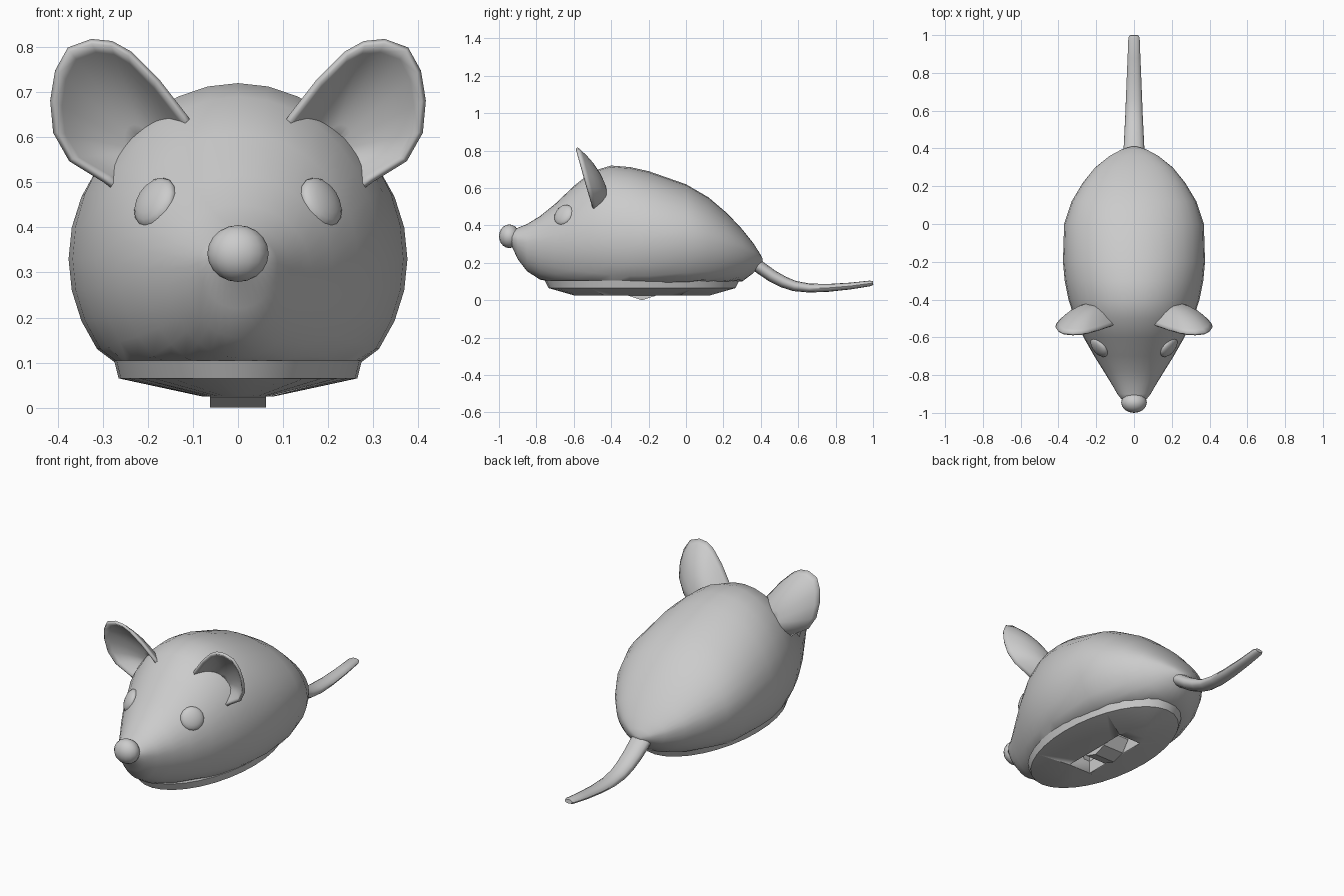
import bpy, bmesh, math
from mathutils import Vector, Matrix

if "Cube" in bpy.data.objects:
    bpy.data.objects.remove(bpy.data.objects["Cube"])


def finish(name, bm, angle=40):
    bmesh.ops.recalc_face_normals(bm, faces=bm.faces)
    me = bpy.data.meshes.new(name)
    bm.to_mesh(me)
    bm.free()
    for p in me.polygons:
        p.use_smooth = True
    me.set_sharp_from_angle(angle=math.radians(angle))
    ob = bpy.data.objects.new(name, me)
    bpy.context.collection.objects.link(ob)
    return ob


def loft(name, rings, angle=40):
    bm = bmesh.new()
    vs = [[bm.verts.new(p) for p in r] for r in rings]
    n = len(vs[0])
    for a, b in zip(vs, vs[1:]):
        for i in range(n):
            j = (i + 1) % n
            bm.faces.new((a[i], a[j], b[j], b[i]))
    bm.faces.new(vs[0])
    bm.faces.new(vs[-1][::-1])
    return finish(name, bm, angle)


def ellipsoid(name, loc, radii, axis=(0, 0, 1)):
    bm = bmesh.new()
    bmesh.ops.create_uvsphere(bm, u_segments=16, v_segments=10, radius=1)
    rot = Vector(axis).to_track_quat('Z', 'Y').to_matrix().to_4x4()
    bm.transform(Matrix.Translation(loc) @ rot @ Matrix.Diagonal((*radii, 1)))
    return finish(name, bm, 60)


def mirror(ob):
    ob.modifiers.new("mirror", 'MIRROR').use_axis[0] = True


def angles(n):
    return [2 * math.pi * i / n for i in range(n)]


# Body: egg-shaped sections (y, half width, top, middle, bottom), cut flat below
stations = [(-.945, .03, .355, .33, .30), (-.93, .065, .375, .33, .285),
            (-.9, .088, .387, .32, .22), (-.85, .117, .407, .31, .155),
            (-.78, .16, .45, .31, .11), (-.7, .21, .515, .31, .07),
            (-.6, .267, .61, .32, .03), (-.5, .315, .69, .33, 0),
            (-.4, .347, .72, .33, -.02), (-.3, .367, .712, .33, -.03),
            (-.2, .376, .69, .33, -.03), (0, .37, .62, .33, 0),
            (.12, .33, .55, .31, .03), (.22, .27, .465, .29, .065),
            (.3, .205, .38, .27, .1), (.36, .13, .305, .245, .145),
            (.395, .065, .25, .225, .185), (.41, .015, .22, .21, .2)]
rings = []
for y, w, top, mid, bot in stations:
    rings.append([(w * math.cos(a), y, max(.095, mid + math.sin(a) *
                   ((top - mid) if math.sin(a) > 0 else (mid - bot))))
                  for a in angles(32)])
body = loft("body", rings)

# Shallow domed base under the body (z, half width, half length)
base = loft("base_plate", [[(w * math.cos(a), -.235 + l * math.sin(a), z)
                            for a in angles(32)]
                           for z, w, l in [(.105, .275, .52), (.065, .265, .5),
                                           (.025, .08, .36)]], 20)

# Wheel recess cut through the base
bm = bmesh.new()
bmesh.ops.create_cube(bm, size=1, matrix=Matrix.Translation((0, -.235, .1)) @
                      Matrix.Diagonal((.134, .4, .24, 1)))
cutter = finish("recess_cutter", bm)
cutter.hide_render = True
cutter.hide_viewport = True
for ob in (body, base):
    m = ob.modifiers.new("recess", 'BOOLEAN')
    m.operation = 'DIFFERENCE'
    m.object = cutter
    m.solver = 'EXACT'

# Wheel
loft("wheel", [[(x, -.235 + .12 * math.sin(a), .12 - .12 * math.cos(a))
                for a in angles(10)] for x in (-.062, .062)], 20)

# Nose and eyes
ellipsoid("nose", (0, -.945, .342), (.068, .055, .063))
mirror(ellipsoid("eyes", (.184, -.653, .455), (.06, .06, .026), (.7, -.58, .42)))

# Ears: cupped fan from the base centre to the rim, then thickened
rim = [(.09, .60), (.118, .645), (.18, .725), (.24, .785), (.28, .808), (.325, .813),
       (.375, .795), (.402, .745), (.412, .68), (.405, .61), (.37, .55),
       (.295, .505), (.255, .475)]
cx, cz = .2, .57
bm = bmesh.new()
grid = []
for t in (0.02, .25, .45, .65, .8, .92, 1):
    row = []
    for px, pz in rim:
        x, z = cx + (px - cx) * t, cz + (pz - cz) * t
        y = -.5 - (z - .5) * .27 + .095 * (1 - t ** 2.4)
        row.append(bm.verts.new((x, y, z)))
    grid.append(row)
for a, b in zip(grid, grid[1:]):
    for i in range(len(rim) - 1):
        bm.faces.new((a[i], a[i + 1], b[i + 1], b[i]))
ears = finish("ears", bm, 60)
s = ears.modifiers.new("thickness", 'SOLIDIFY')
s.thickness = .014
s.offset = 0
mirror(ears)

# Tail: flattened tube (y, z, half width, half height, tilt of the path)
path = [(.34, .215, .056, .034, -.6), (.40, .172, .055, .034, -.65),
        (.46, .13, .052, .033, -.6), (.52, .098, .049, .031, -.45),
        (.58, .076, .046, .028, -.25), (.66, .065, .043, .024, -.05),
        (.76, .066, .039, .021, .05), (.88, .076, .034, .018, .12),
        (.985, .09, .03, .015, .15), (1.0, .092, .022, .01, .15)]
loft("tail", [[(w * math.cos(a), y - h * math.sin(a) * math.sin(t),
                z + h * math.sin(a) * math.cos(t)) for a in angles(12)]
              for y, z, w, h, t in path], 50)
